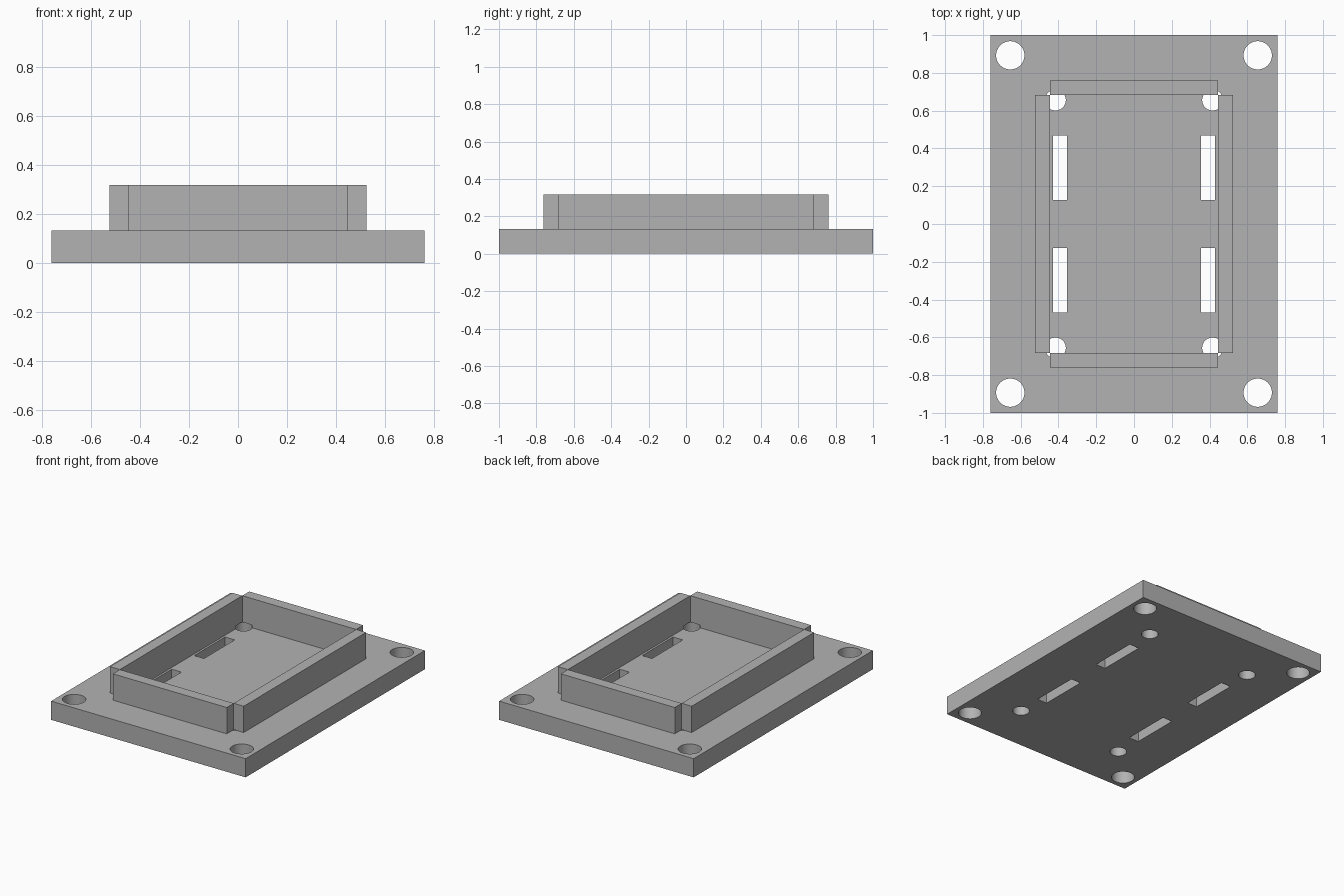
import bpy
import math

if "Cube" in bpy.data.objects:
    bpy.data.objects.remove(bpy.data.objects["Cube"], do_unlink=True)

PLATE_TOP = 0.132
FLOOR = 0.112      # recessed floor inside the frame
WALL_TOP = 0.318
IN_X, OUT_X = 0.445, 0.523
IN_Y, OUT_Y = 0.683, 0.761

grey = bpy.data.materials.new("plain grey")
grey.use_nodes = True
grey.diffuse_color = (0.448, 0.448, 0.448, 1)
grey.node_tree.nodes["Principled BSDF"].inputs["Base Color"].default_value = grey.diffuse_color


def box(name, x0, x1, y0, y1, z0, z1):
    bpy.ops.mesh.primitive_cube_add(
        size=1, location=((x0 + x1) / 2, (y0 + y1) / 2, (z0 + z1) / 2))
    ob = bpy.context.object
    ob.name = name
    ob.scale = (x1 - x0, y1 - y0, z1 - z0)
    bpy.ops.object.transform_apply(location=False, rotation=False, scale=True)
    ob.data.materials.append(grey)
    return ob


def peg(x, y, radius):
    bpy.ops.mesh.primitive_cylinder_add(
        vertices=48, radius=radius, depth=1, location=(x, y, 0))
    ob = bpy.context.object
    ob.data.materials.append(grey)
    return ob


def cut(target, cutter):
    bpy.context.view_layer.objects.active = target
    mod = target.modifiers.new("cut", 'BOOLEAN')
    mod.operation = 'DIFFERENCE'
    mod.solver = 'EXACT'
    mod.object = cutter
    bpy.ops.object.modifier_apply(modifier=mod.name)
    bpy.data.objects.remove(cutter, do_unlink=True)


# Base plate with shallow recess
plate = box("base_plate", -0.76, 0.76, -1, 1, 0, PLATE_TOP)
cut(plate, box("recess_cutter", -IN_X, IN_X, -IN_Y, IN_Y, FLOOR, 0.5))

# Mounting holes, frame corner holes and long slots in each quarter
for sx in (-1, 1):
    for sy in (-1, 1):
        cut(plate, peg(sx * 0.655, sy * 0.893, 0.075))
        cut(plate, peg(sx * 0.416, sy * 0.656, 0.055))
        xs = sorted((sx * 0.354, sx * 0.43))
        ys = sorted((sy * 0.126, sy * 0.469))
        cut(plate, box("slot_cutter", *xs, *ys, -0.5, 0.5))

bpy.ops.object.select_all(action='DESELECT')
plate.select_set(True)
bpy.context.view_layer.objects.active = plate
bpy.ops.object.shade_smooth_by_angle(angle=math.radians(30))

# Frame walls, meeting only at their inner corners
box("left_wall", IN_X, OUT_X, -IN_Y, IN_Y, PLATE_TOP, WALL_TOP)
box("right_wall", -OUT_X, -IN_X, -IN_Y, IN_Y, PLATE_TOP, WALL_TOP)
box("front_wall", -IN_X, IN_X, -OUT_Y, -IN_Y, PLATE_TOP, WALL_TOP)
box("back_wall", -IN_X, IN_X, IN_Y, OUT_Y, PLATE_TOP, WALL_TOP)
